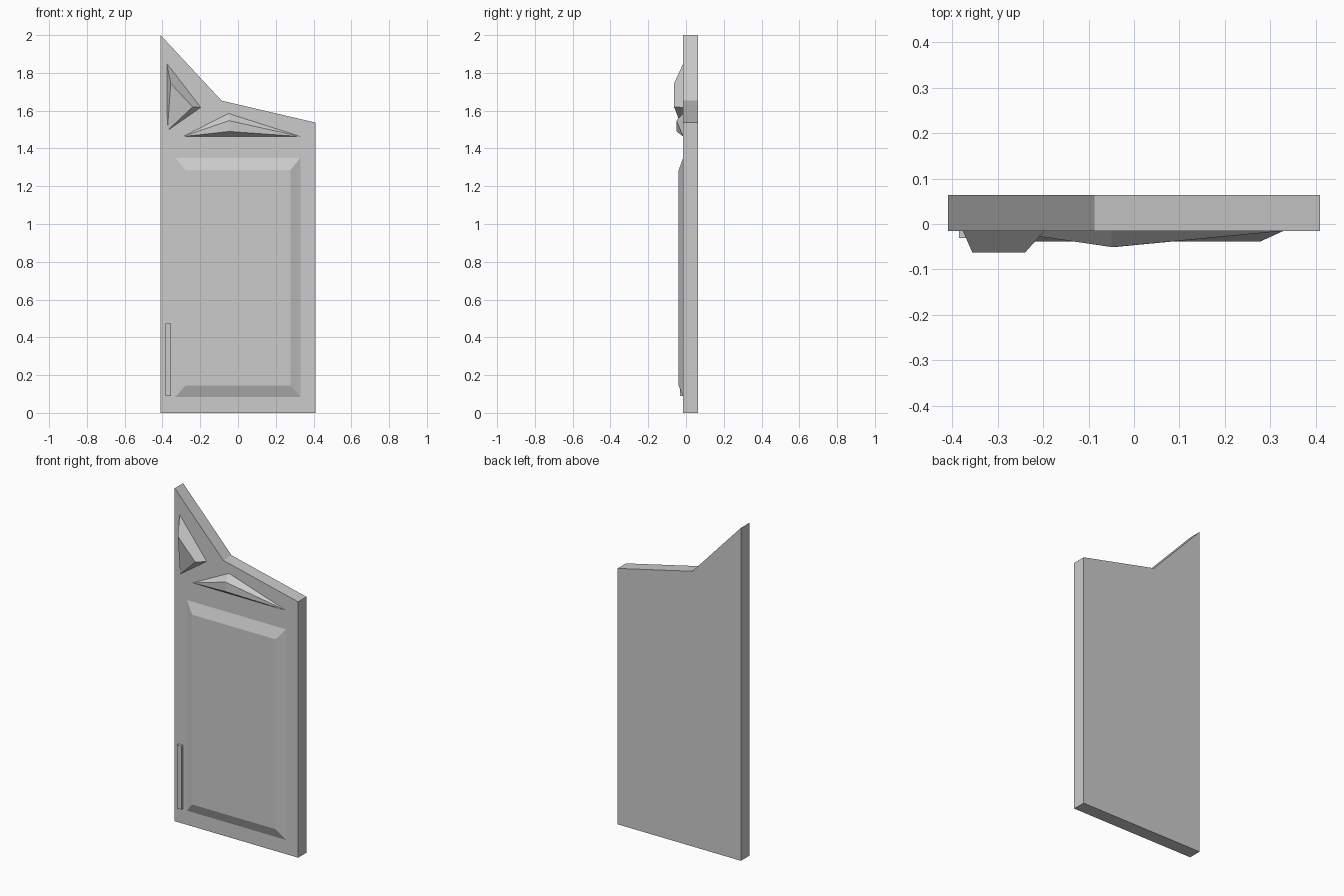
import bpy, bmesh

if "Cube" in bpy.data.objects:
    bpy.data.objects.remove(bpy.data.objects["Cube"])

FRONT, BACK = -0.015, 0.064   # y of the slab's front and back faces


def make(name, points, faces):
    """Flat-shaded mesh object with outward normals."""
    mesh = bpy.data.meshes.new(name)
    mesh.from_pydata(points, [], faces)
    bm = bmesh.new()
    bm.from_mesh(mesh)
    bmesh.ops.recalc_face_normals(bm, faces=bm.faces)
    bm.to_mesh(mesh)
    bm.free()
    ob = bpy.data.objects.new(name, mesh)
    bpy.context.collection.objects.link(ob)
    return ob


def loft(name, outer, y0, inner, y1):
    """Solid between two matching x/z outlines at depths y0 and y1."""
    n = len(outer)
    pts = [(x, y0, z) for x, z in outer] + [(x, y1, z) for x, z in inner]
    sides = [(i, (i + 1) % n, n + (i + 1) % n, n + i) for i in range(n)]
    return make(name, pts, [tuple(range(n)), tuple(range(n, 2 * n))] + sides)


def rect(x0, x1, z0, z1):
    return [(x0, z0), (x1, z0), (x1, z1), (x0, z1)]


# Door slab with slanted, notched top
outline = [(-0.41, 0), (0.41, 0), (0.41, 1.537), (-0.087, 1.653), (-0.41, 2)]
loft("door_slab", outline, BACK, outline, FRONT)

# Raised panel with sloped borders
loft("raised_panel", rect(-0.33, 0.33, 0.085, 1.35), FRONT,
     rect(-0.277, 0.277, 0.145, 1.285), -0.039)

# Slim handle bar
bar = rect(-0.385, -0.354, 0.09, 0.472)
loft("handle", bar, FRONT, bar, -0.031)

# Upper left facet: triangular base, two raised points
make("corner_facet",
     [(-0.377, FRONT, 1.85), (-0.197, FRONT, 1.617), (-0.374, FRONT, 1.494),
      (-0.356, -0.063, 1.744), (-0.24, -0.063, 1.62)],
     [(0, 1, 2), (0, 1, 4, 3), (3, 4, 2), (0, 3, 2), (1, 2, 4)])

# Wide facet above the panel: triangular base, short raised ridge
make("wide_facet",
     [(-0.292, FRONT, 1.463), (0.332, FRONT, 1.463), (-0.05, FRONT, 1.585),
      (-0.048, -0.051, 1.547), (-0.045, -0.051, 1.49)],
     [(0, 1, 2), (0, 2, 3), (2, 1, 3), (0, 3, 4), (3, 1, 4), (0, 4, 1)])
